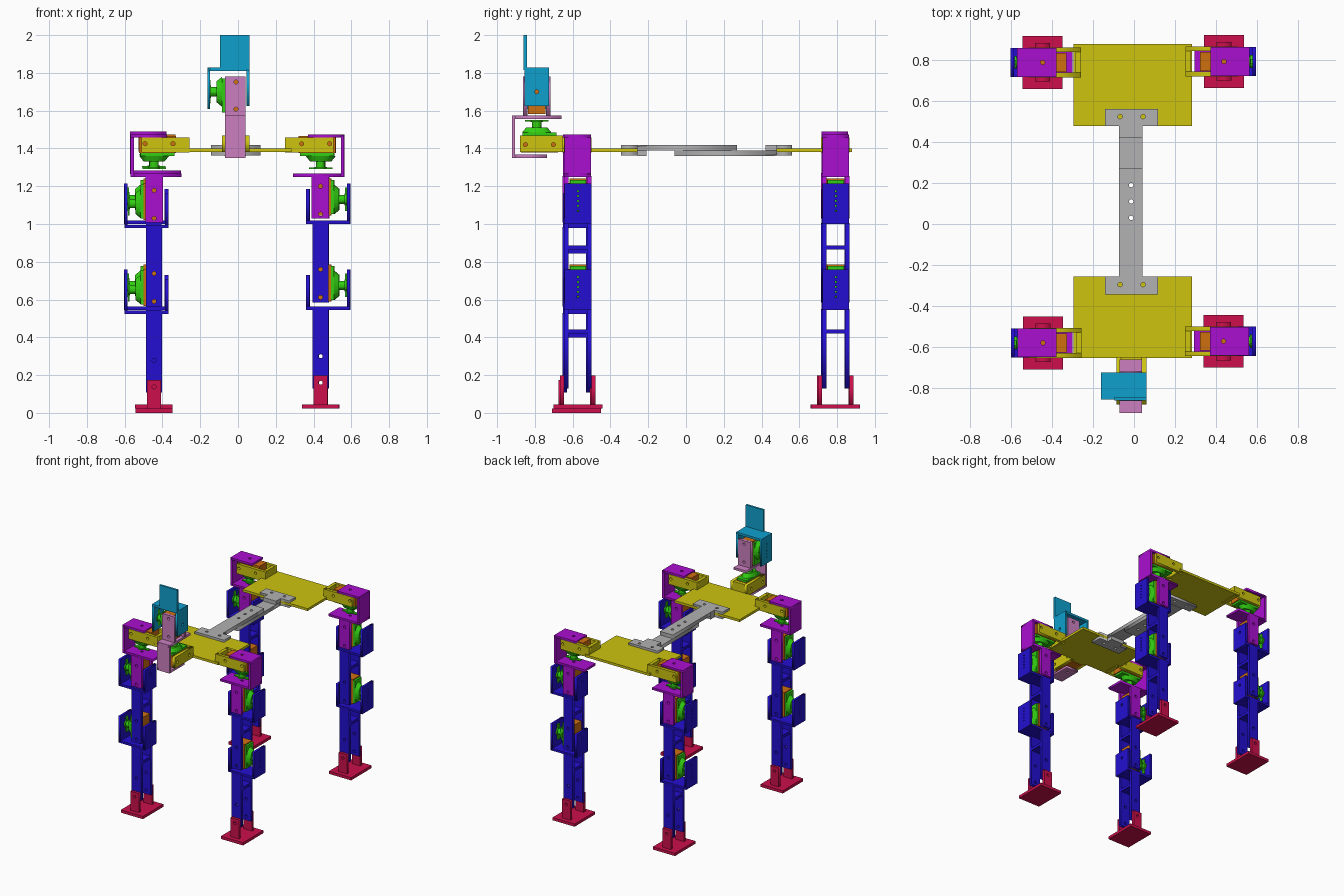
import bpy, bmesh, math
from mathutils import Matrix, Vector

if "Cube" in bpy.data.objects:
    bpy.data.objects.remove(bpy.data.objects["Cube"])


def material(name, r, g, b):
    m = bpy.data.materials.new(name)
    m.diffuse_color = [(c / 255 / 12.92 if c < 11 else ((c / 255 + 0.055) / 1.055) ** 2.4)
                       for c in (r, g, b)] + [1]
    m.use_nodes = True
    m.node_tree.nodes["Principled BSDF"].inputs["Base Color"].default_value = m.diffuse_color
    return m


YELLOW = material("yellow", 205, 195, 15)
PURPLE = material("purple", 170, 15, 208)
BLUE = material("blue", 35, 15, 208)
RED = material("red", 204, 15, 75)
GREEN = material("green", 50, 208, 18)
ORANGE = material("orange", 208, 112, 16)
CYAN = material("cyan", 15, 160, 206)
PINK = material("pink", 204, 128, 192)
GREY = material("grey", 178, 178, 178)

# frames mapping a flat outline (X, Y) and its thickness (Z) onto the model axes
FRAMES = {'x': ((0, 1, 0), (0, 0, 1), (1, 0, 0)),
          'y': ((1, 0, 0), (0, 0, 1), (0, -1, 0)),
          'z': ((1, 0, 0), (0, 1, 0), (0, 0, 1))}


def frame(cols, loc=(0, 0, 0)):
    return Matrix.Translation(loc) @ Matrix(cols).transposed().to_4x4()


def box(bm, x0, x1, y0, y1, z0, z1):
    lo, hi = Vector((x0, y0, z0)), Vector((x1, y1, z1))
    size = [abs(v) for v in hi - lo]
    bmesh.ops.create_cube(bm, size=1, matrix=Matrix.Translation((lo + hi) / 2) @ Matrix.Diagonal((*size, 1)))


def plate(bm, axis, x0, x1, y0, y1, z0, z1, holes, r=0.011):
    """Box with round holes through it along the axis; holes given in the other two axes."""
    cols = FRAMES[axis]
    lo, hi = Vector((x0, y0, z0)), Vector((x1, y1, z1))
    X, Y, Z = (Vector(c) for c in cols)
    cu = bpy.data.curves.new("outline", 'CURVE')
    cu.dimensions, cu.fill_mode = '2D', 'BOTH'
    cu.extrude = abs((hi - lo).dot(Z)) / 2
    a, b, c, d = lo.dot(X), hi.dot(X), lo.dot(Y), hi.dot(Y)
    rings = [[(a, c), (b, c), (b, d), (a, d)]]
    for u, v in holes:
        rings.append([(u + r * math.cos(t * math.pi / 6), v + r * math.sin(t * math.pi / 6))
                      for t in range(12)])
    for ring in rings:
        s = cu.splines.new('POLY')
        s.points.add(len(ring) - 1)
        for p, q in zip(s.points, ring):
            p.co = (*q, 0, 1)
        s.use_cyclic_u = True
    ob = bpy.data.objects.new("outline", cu)
    bpy.context.collection.objects.link(ob)
    me = bpy.data.meshes.new_from_object(ob.evaluated_get(bpy.context.evaluated_depsgraph_get()))
    me.transform(frame(cols, Z * ((lo + hi) / 2).dot(Z)))
    bm.from_mesh(me)
    bpy.data.objects.remove(ob)
    bpy.data.curves.remove(cu)
    bpy.data.meshes.remove(me)


def finish(bm, name, mat):
    bmesh.ops.remove_doubles(bm, verts=bm.verts, dist=1e-5)
    bmesh.ops.recalc_face_normals(bm, faces=bm.faces)
    me = bpy.data.meshes.new(name)
    bm.to_mesh(me)
    bm.free()
    me.materials.append(mat)
    bpy.context.collection.objects.link(bpy.data.objects.new(name, me))


def servo(name, loc, out, length, shift=0.0):
    """Motor: orange case behind loc, green gearbox, shaft and horn in front of it."""
    out, length = Vector(out), Vector(length)
    M = frame((length, out.cross(length), out), loc)
    bm = bmesh.new()
    box(bm, shift - 0.098, shift + 0.098, -0.046, 0.046, -0.09, 0)
    bm.transform(M)
    finish(bm, name + "_motor_case", ORANGE)
    bm = bmesh.new()
    box(bm, shift - 0.09, shift + 0.09, -0.043, 0.043, 0, 0.016)

    def cone(r1, r2, z0, z1, flat=1):
        bmesh.ops.create_cone(bm, cap_ends=True, segments=20, radius1=r1, radius2=r2, depth=z1 - z0,
                              matrix=Matrix.Translation((0, 0, (z0 + z1) / 2)) @ Matrix.Diagonal((1, flat, 1, 1)))
    cone(0.078, 0.055, 0.016, 0.044, 0.6)
    cone(0.024, 0.024, 0.044, 0.077)
    cone(0.032, 0.032, 0.073, 0.083)
    box(bm, -0.062, 0.062, -0.013, 0.013, 0.075, 0.083)
    bm.transform(M)
    finish(bm, name + "_gearbox", GREEN)


def leg(name, s, cx, cy, hip_dz, dz):
    def X(u):
        return cx + s * u

    def span(a, b):
        return sorted((X(a), X(b)))

    def rails(bm, u0, u1, z0, z1, holes, v0=0.05, v1=0.073):
        for a, b in ((-v1, -v0), (v0, v1)):
            plate(bm, 'y', *span(u0, u1), cy + a, cy + b, z0, z1, [(X(u), z) for u, z in holes])

    # shoulder mount on the body
    bm = bmesh.new()
    rails(bm, -0.187, 0.068, 1.378, 1.458, [(-0.1, 1.425), (0.048, 1.425)])
    box(bm, *span(-0.187, -0.16), cy - 0.073, cy + 0.073, 1.378, 1.458)
    finish(bm, name + "_shoulder_mount", YELLOW)
    servo(name + "_shoulder", (cx, cy, 1.375 + hip_dz / 2), (0, 0, -1), (s, 0, 0), -0.018)

    # hip bracket wrapped around the shoulder motor, with the thigh motor holder below
    h = hip_dz
    bm = bmesh.new()
    plate(bm, 'z', *span(-0.067, 0.125), cy - 0.07, cy + 0.07, 1.458 + h, 1.474 + h, [(cx, cy)])
    box(bm, *span(0.107, 0.125), cy - 0.07, cy + 0.07, 1.25 + h, 1.474 + h)
    plate(bm, 'z', *span(-0.145, 0.125), cy - 0.07, cy + 0.07, 1.25 + h, 1.268 + h, [(cx, cy)])
    rails(bm, -0.047, 0.045, 1.03 + dz, 1.255 + h, [(0, 1.2 + dz), (0, 1.052 + dz)])
    finish(bm, name + "_hip_bracket", PURPLE)

    # two blue links, each hanging from its motor by a wide fork
    for part, top, low, bar, holes in (("thigh", 1.0, 0.585, 0.865, (0.76, 0.612)),
                                       ("shin", 0.545, 0.13, 0.42, (0.3, 0.16))):
        z = top + dz
        servo(name + "_" + part, (X(0.055), cy, z + 0.13), (s, 0, 0), (0, 0, 1), 0.012)
        bm = bmesh.new()
        box(bm, *span(-0.077, 0.157), cy - 0.071, cy + 0.071, z, z + 0.018)
        plate(bm, 'x', *span(0.14, 0.157), cy - 0.071, cy + 0.071, z, z + 0.215,
              [(cy, z + 0.07 + 0.026 * i) for i in range(5)], 0.005)
        plate(bm, 'x', *span(-0.077, -0.058), cy - 0.071, cy + 0.071, z, z + 0.185,
              [(cy, z + 0.13)], 0.011)
        rails(bm, -0.042, 0.042, low + dz, z + 0.005, [(0, q + dz) for q in holes])
        box(bm, *span(-0.042, 0.042), cy - 0.06, cy + 0.06, bar + dz, bar + dz + 0.022)
        finish(bm, name + "_" + part, BLUE)

    # foot with two uprights
    bm = bmesh.new()
    rails(bm, -0.037, 0.037, 0.03 + dz, 0.197 + dz, [(0, 0.16 + dz)], 0.073, 0.094)
    box(bm, *span(-0.098, 0.098), cy - 0.129, cy + 0.129, 0.022 + dz, 0.044 + dz)
    finish(bm, name + "_foot", RED)


leg("front_left", -1, -0.444, -0.58, 0.0, -0.022)
leg("front_right", 1, 0.437, -0.572, 0.0, 0.0)
leg("back_left", -1, -0.446, 0.788, 0.016, 0.0)
leg("back_right", 1, 0.439, 0.793, 0.0, 0.0)

# body plates
for name, y0, y1 in (("front_body_plate", -0.654, -0.256), ("back_body_plate", 0.478, 0.878)):
    bm = bmesh.new()
    box(bm, -0.295, 0.282, y0, y1, 1.381, 1.4)
    finish(bm, name, YELLOW)

# spine: two overlapping T-shaped bars clamped onto the plates
for name, c0, c1, k0, k1, s0, s1, z0, z1 in (
        ("front_spine", -0.345, -0.256, -0.256, -0.21, -0.256, 0.27, 1.389, 1.418),
        ("back_spine", 0.478, 0.56, 0.42, 0.478, -0.06, 0.478, 1.36, 1.389)):
    bm = bmesh.new()
    my = (c0 + c1) / 2 + 0.005
    for a, b in ((1.362, 1.381), (1.4, 1.418)):
        plate(bm, 'z', -0.142, 0.118, c0, c1, a, b, [(-0.068, my), (0.044, my)])
    box(bm, -0.072, 0.042, k0, k1, 1.36, 1.418)
    plate(bm, 'z', -0.072, 0.042, s0, s1, z0, z1, [(-0.014, 0.03), (-0.014, 0.11), (-0.014, 0.19)])
    finish(bm, name, GREY)

# neck motor mount at the front of the body
HX, HY = -0.013, -0.79
bm = bmesh.new()
for a, b in ((-0.073, -0.05), (0.05, 0.073)):
    plate(bm, 'x', HX + a, HX + b, -0.88, -0.65, 1.381, 1.468, [(-0.85, 1.42), (-0.702, 1.42)])
box(bm, HX - 0.073, HX + 0.073, -0.675, -0.65, 1.381, 1.468)
finish(bm, "neck_mount", YELLOW)
servo("neck", (HX, HY, 1.468), (0, 0, 1), (0, 1, 0), 0.015)

# neck bracket around that motor, with the head motor holder on top
bm = bmesh.new()
box(bm, HX - 0.057, HX + 0.053, -0.922, -0.905, 1.35, 1.575)
plate(bm, 'z', HX - 0.057, HX + 0.053, -0.922, -0.735, 1.35, 1.367, [(HX, HY)])
plate(bm, 'z', HX - 0.057, HX + 0.053, -0.922, -0.66, 1.557, 1.575, [(HX, HY)])
for a, b in ((-0.073, -0.05), (0.05, 0.073)):
    plate(bm, 'y', HX - 0.057, HX + 0.053, HY + a, HY + b, 1.57, 1.78, [(HX + 0.002, 1.752), (HX + 0.002, 1.608)])
finish(bm, "neck_bracket", PINK)
servo("head", (-0.07, HY, 1.70), (-1, 0, 0), (0, 0, 1), -0.02)

# head: upside-down fork with an upright panel
bm = bmesh.new()
box(bm, -0.162, 0.062, HY - 0.066, HY + 0.066, 1.81, 1.828)
plate(bm, 'x', -0.162, -0.147, HY - 0.066, HY + 0.066, 1.61, 1.828, [(HY, 1.66 + 0.026 * i) for i in range(5)], 0.005)
plate(bm, 'x', 0.046, 0.062, HY - 0.066, HY + 0.066, 1.625, 1.828, [(HY, 1.70)])
box(bm, -0.095, 0.062, HY - 0.07, HY - 0.053, 1.815, 2.0)
finish(bm, "head", CYAN)
